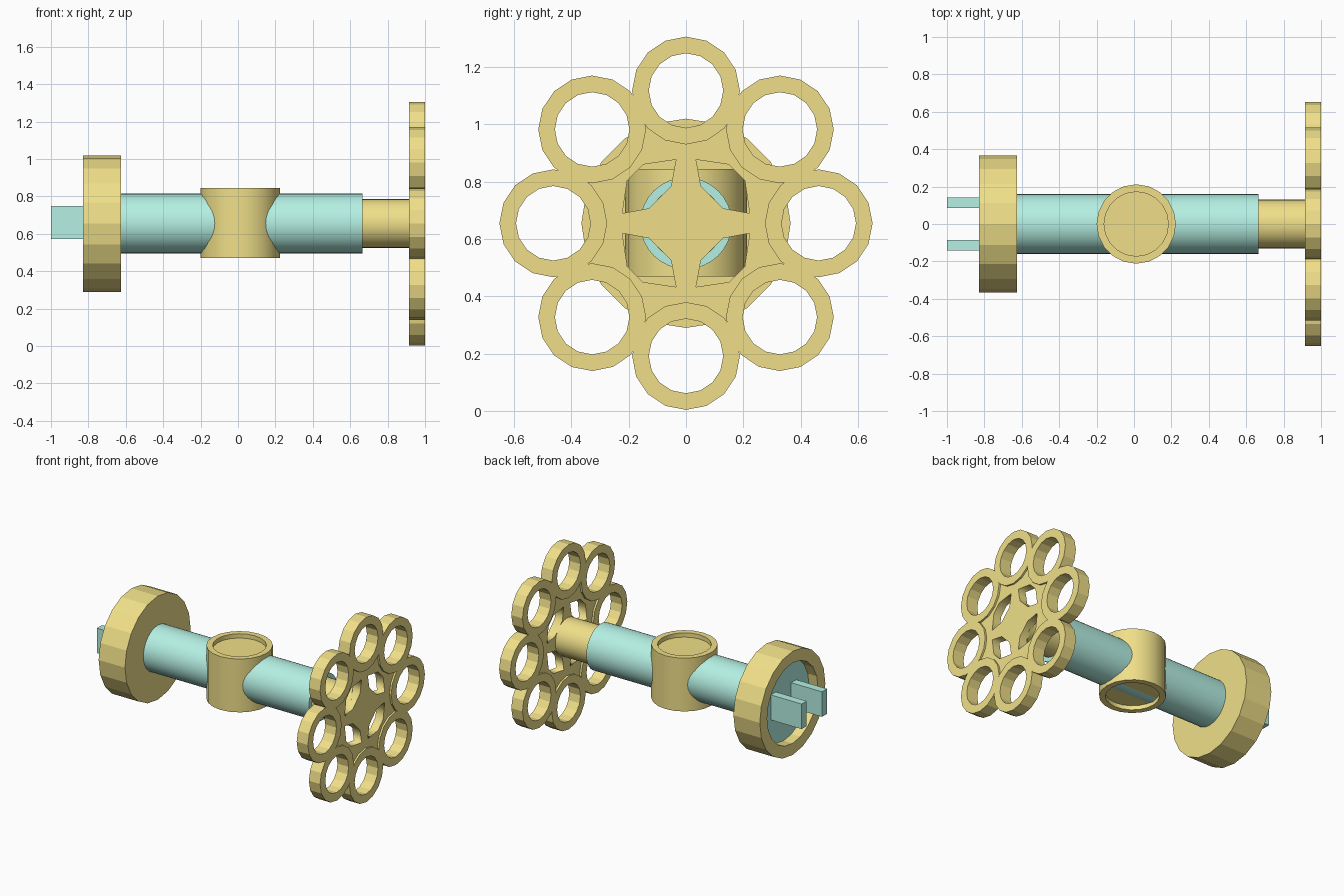
import bpy, bmesh
from math import pi, sin, cos
from mathutils import Matrix, Vector

if "Cube" in bpy.data.objects:
    bpy.data.objects.remove(bpy.data.objects["Cube"])

ZC = 0.655                      # height of the main shaft axis
# local z -> world x, local x -> world y, local y -> world z
TO_X = Matrix(((0, 0, 1, 0), (1, 0, 0, 0), (0, 1, 0, ZC), (0, 0, 0, 1)))


def material(name, rgb):
    m = bpy.data.materials.new(name)
    m.diffuse_color = (*rgb, 1)
    m.use_nodes = True
    m.node_tree.nodes["Principled BSDF"].inputs["Base Color"].default_value = m.diffuse_color
    return m


GOLD = material("gold", (0.87, 0.74, 0.25))
TEAL = material("teal", (0.46, 0.87, 0.77))


def finish(name, bm, mat, smooth=False):
    bmesh.ops.recalc_face_normals(bm, faces=bm.faces)
    me = bpy.data.meshes.new(name)
    bm.to_mesh(me)
    bm.free()
    me.materials.append(mat)
    ob = bpy.data.objects.new(name, me)
    bpy.context.collection.objects.link(ob)
    if smooth:
        bpy.ops.object.select_all(action='DESELECT')
        ob.select_set(True)
        bpy.context.view_layer.objects.active = ob
        bpy.ops.object.shade_smooth_by_angle(angle=pi / 6)
    return ob


def turn(bm, profile, n, centre=(0, 0), closed=False, matrix=TO_X):
    """Revolve (radius, height) points; open profiles get end caps."""
    loops = []
    for r, h in profile:
        loops.append([bm.verts.new(matrix @ Vector((
            centre[0] + r * sin(2 * pi * k / n),
            centre[1] + r * cos(2 * pi * k / n), h))) for k in range(n)])
    pairs = list(zip(loops, loops[1:]))
    if closed:
        pairs.append((loops[-1], loops[0]))
    else:
        bm.faces.new(loops[0])
        bm.faces.new(loops[-1])
    for a, b in pairs:
        for k in range(n):
            j = (k + 1) % n
            bm.faces.new((a[k], a[j], b[j], b[k]))


def turned(name, mat, profile, n, smooth=False, **kw):
    bm = bmesh.new()
    turn(bm, profile, n, **kw)
    return finish(name, bm, mat, smooth)


# main shaft and the narrower stem carrying the handle
turned("shaft", TEAL, [(0.16, -0.64), (0.16, 0.665)], 32, True)
turned("handle_stem", GOLD, [(0.13, 0.64), (0.13, 0.945)], 32, True)

# cup-shaped end cap with a recessed plate
turned("end_cap", GOLD, [(0.283, -0.70), (0.283, -0.83), (0.365, -0.83),
                         (0.365, -0.625), (0.10, -0.625)], 20)
turned("cap_plate", TEAL, [(0.283, -0.76), (0.283, -0.70)], 20)

# two flat prongs
for side, name in ((-1, "prong_front"), (1, "prong_back")):
    bm = bmesh.new()
    bmesh.ops.create_cube(bm, size=1, matrix=Matrix.Translation(
        (-0.87, side * 0.113, 0.66)) @ Matrix.Diagonal((0.26, 0.056, 0.176, 1)))
    finish(name, bm, TEAL)

# upright hub with shallow recesses at both ends
turned("hub", GOLD, [(0.172, 0.50), (0.172, 0.47), (0.212, 0.47),
                     (0.212, 0.845), (0.172, 0.845), (0.172, 0.815)], 20, True,
       matrix=Matrix.Translation((0.012, 0, 0)))

# handle: eight rings around the axis
bm = bmesh.new()
for k in range(8):
    a = k * pi / 4
    turn(bm, [(0.13, 0.913), (0.188, 0.913), (0.188, 1.0), (0.13, 1.0)], 16,
         centre=(0.463 * sin(a), 0.463 * cos(a)), closed=True)
finish("handle_rings", bm, GOLD)

# handle web: thinner plate with four openings leaving a cross
cu = bpy.data.curves.new("web_outline", 'CURVE')
cu.dimensions = '2D'
cu.fill_mode = 'BOTH'
cu.extrude = 0.03


def outline(points):
    s = cu.splines.new('POLY')
    s.points.add(len(points) - 1)
    for p, (x, y) in zip(s.points, points):
        p.co = (x, y, 0, 1)
    s.use_cyclic_u = True


rim = [(r * cos(k * pi / 8), r * sin(k * pi / 8))
       for k in range(16) for r in [0.37 if k % 2 else 0.30]]
outline(rim)
opening = [(0.052, 0.13), (0.035, 0.222), (0.15, 0.205),
           (0.205, 0.15), (0.222, 0.035), (0.13, 0.052)]
for k in range(4):
    c, s = round(cos(k * pi / 2)), round(sin(k * pi / 2))
    outline([(c * x - s * y, s * x + c * y) for x, y in opening])
helper = bpy.data.objects.new("web_outline", cu)
bpy.context.collection.objects.link(helper)
bpy.context.view_layer.update()
web = bpy.data.meshes.new_from_object(
    helper.evaluated_get(bpy.context.evaluated_depsgraph_get()))
bpy.data.objects.remove(helper)
bm = bmesh.new()
bm.from_mesh(web)
bmesh.ops.remove_doubles(bm, verts=bm.verts, dist=1e-5)
bm.transform(TO_X @ Matrix.Translation((0, 0, 0.957)))
finish("handle_web", bm, GOLD)
